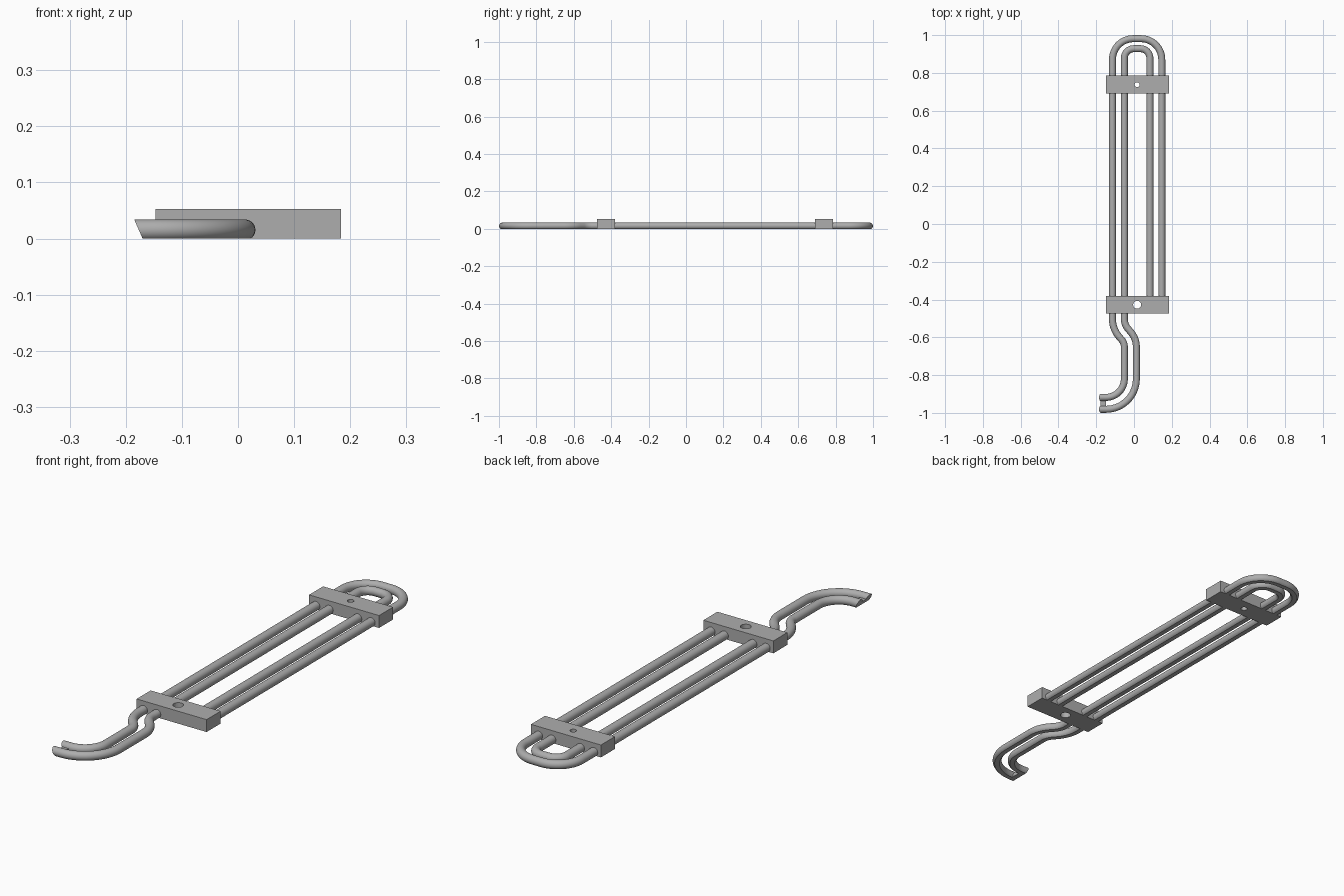
import bpy, bmesh, math
from mathutils import Vector

cube = bpy.data.objects.get("Cube")
if cube:
    bpy.data.objects.remove(cube)

steel = bpy.data.materials.new("grey_steel")
steel.use_nodes = True
steel.diffuse_color = (0.42, 0.42, 0.42, 1)
steel.node_tree.nodes["Principled BSDF"].inputs["Base Color"].default_value = (0.42, 0.42, 0.42, 1)

RADIUS, AXIS_Z = 0.0185, 0.0155   # rod radius and axis height; underside is cut flat at z = 0
MID_X, BLOCK_X = 0.0165, 0.0185
TIP_X, TIP_SLOPE = -0.17, 0.44


def make_object(name, bm, smooth=False):
    bmesh.ops.recalc_face_normals(bm, faces=bm.faces[:])
    mesh = bpy.data.meshes.new(name)
    bm.to_mesh(mesh)
    bm.free()
    mesh.materials.append(steel)
    obj = bpy.data.objects.new(name, mesh)
    bpy.context.collection.objects.link(obj)
    if smooth:
        bpy.ops.object.select_all(action='DESELECT')
        obj.select_set(True)
        bpy.context.view_layer.objects.active = obj
        bpy.ops.object.shade_smooth_by_angle(angle=math.radians(35))
    return obj


def fillet_path(corners):
    """Round each inner corner (x, y, radius) of a flat polyline."""
    pts = [Vector(c[:2]) for c in corners]
    path = [pts[0]]
    for i in range(1, len(pts) - 1):
        p, r = pts[i], corners[i][2]
        a, b = (pts[i - 1] - p).normalized(), (pts[i + 1] - p).normalized()
        half = a.angle(b) / 2
        start = p + a * (r / math.tan(half))
        centre = p + (a + b).normalized() * (r / math.sin(half))
        turn = math.pi - 2 * half
        sign = 1 if a.x * b.y - a.y * b.x < 0 else -1
        steps = max(4, round(turn / math.radians(6)))
        for k in range(steps + 1):
            ang = sign * turn * k / steps
            d = start - centre
            path.append(centre + Vector((d.x * math.cos(ang) - d.y * math.sin(ang),
                                         d.x * math.sin(ang) + d.y * math.cos(ang))))
    return path + [pts[-1]]


def rod(name, corners):
    """Sweep a flat-bottomed round section along the path; slant its first end."""
    path = fillet_path(corners)
    cut = math.asin(AXIS_Z / RADIUS)
    n = 24
    angles = [-cut + (math.pi + 2 * cut) * k / n for k in range(n + 1)]
    bm = bmesh.new()
    rings = []
    for i, p in enumerate(path):
        t = (path[min(i + 1, len(path) - 1)] - path[max(i - 1, 0)]).normalized()
        side = Vector((t.y, -t.x))
        ring = []
        for a in angles:
            q = p + side * RADIUS * math.cos(a)
            z = max(0, AXIS_Z + RADIUS * math.sin(a))
            x = TIP_X - TIP_SLOPE * z if i == 0 else q.x
            ring.append(bm.verts.new((x, q.y, z)))
        rings.append(ring)
    for r, s in zip(rings, rings[1:]):
        for k in range(n + 1):
            j = (k + 1) % (n + 1)
            bm.faces.new((r[k], r[j], s[j], s[k]))
    bm.faces.new(rings[0])
    bm.faces.new(rings[-1])
    return make_object(name, bm, True)


def box(name, x0, x1, y0, y1, z0, z1):
    bm = bmesh.new()
    bmesh.ops.create_cube(bm, size=1)
    for v in bm.verts:
        v.co = ((x0 + x1) / 2 + v.co.x * (x1 - x0), (y0 + y1) / 2 + v.co.y * (y1 - y0),
                (z0 + z1) / 2 + v.co.z * (z1 - z0))
    return bm


def block(name, y, hole_radius):
    """Clamp bar with a vertical screw hole."""
    bar = make_object(name, box(name, BLOCK_X - 0.1655, BLOCK_X + 0.1655,
                                y - 0.0475, y + 0.0475, 0, 0.053))
    bm = bmesh.new()
    bmesh.ops.create_cone(bm, cap_ends=True, segments=32, radius1=hole_radius,
                          radius2=hole_radius, depth=0.3)
    bmesh.ops.translate(bm, verts=bm.verts[:], vec=(MID_X, y, 0))
    cutter = make_object(name + "_hole_cutter", bm)
    mod = bar.modifiers.new("hole", 'BOOLEAN')
    mod.operation, mod.solver, mod.object = 'DIFFERENCE', 'EXACT', cutter
    bpy.context.view_layer.objects.active = bar
    bpy.ops.object.modifier_apply(modifier=mod.name)
    bpy.data.objects.remove(cutter)


# Two nested rods: hooked tip, S bend, long leg, rounded return, short leg
rod("outer_rod", [(-0.18, -0.918), (-0.051, -0.918, 0.0985), (-0.051, -0.63, 0.06),
                  (-0.114, -0.555, 0.14), (-0.114, 0.981, 0.11), (0.147, 0.981, 0.11),
                  (0.147, -0.43)])
rod("inner_rod", [(-0.18, -0.981), (0.0125, -0.981, 0.1615), (0.0125, -0.607, 0.12),
                  (-0.051, -0.532, 0.08), (-0.051, 0.928, 0.05), (0.084, 0.928, 0.05),
                  (0.084, -0.43)])

# Clamp bars
block("rear_block", 0.7375, 0.013)
block("front_block", -0.4275, 0.021)

# Thin web joining the two tips, slanted like the rod ends
bm = box("tip_web", TIP_X, -0.147, -0.975, -0.925, 0, 0.017)
for v in bm.verts:
    if v.co.x < -0.16:
        v.co.x -= TIP_SLOPE * v.co.z
make_object("tip_web", bm)
